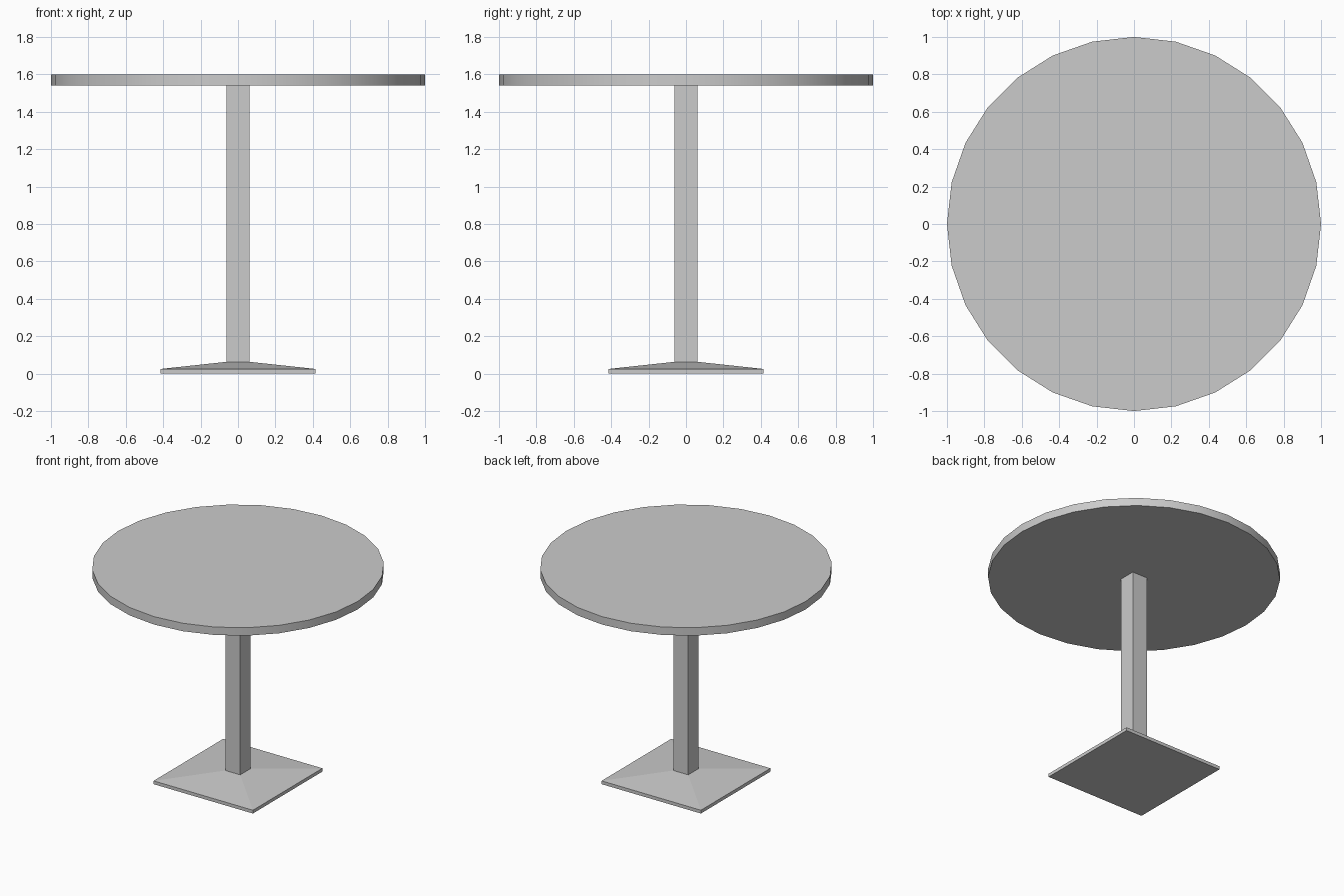
import bpy
import bmesh
import math

cube = bpy.data.objects.get("Cube")
if cube:
    bpy.data.objects.remove(cube, do_unlink=True)

GREY = (0.6, 0.6, 0.6, 1)
grey = bpy.data.materials.new("plain_grey")
grey.use_nodes = True
grey.diffuse_color = GREY
grey.node_tree.nodes["Principled BSDF"].inputs["Base Color"].default_value = GREY

TOP_Z, TOP_THICK = 1.60, 0.06
POST_HALF = 0.062
BASE_HALF, BASE_EDGE, BASE_PEAK = 0.415, 0.025, 0.063


def finish(obj, name):
    obj.name = obj.data.name = name
    obj.data.materials.append(grey)
    return obj


# Round table top with a softly shaded rim
bpy.ops.mesh.primitive_cylinder_add(
    vertices=28, radius=1, depth=TOP_THICK, location=(0, 0, TOP_Z - TOP_THICK / 2))
finish(bpy.context.object, "table_top")
bpy.ops.object.shade_smooth_by_angle(angle=math.radians(30))

# Square post between the base and the top
height = TOP_Z - TOP_THICK - BASE_PEAK
bpy.ops.mesh.primitive_cube_add(size=1, location=(0, 0, BASE_PEAK + height / 2))
post = finish(bpy.context.object, "post")
post.scale = (2 * POST_HALF, 2 * POST_HALF, height)
bpy.ops.object.transform_apply(location=False, rotation=False, scale=True)

# Square foot plate: thin edge, then a shallow slope up to the post
bm = bmesh.new()
rings = []
for half, z in ((BASE_HALF, 0), (BASE_HALF, BASE_EDGE), (POST_HALF, BASE_PEAK)):
    rings.append([bm.verts.new((sx * half, sy * half, z))
                  for sx, sy in ((-1, -1), (1, -1), (1, 1), (-1, 1))])
bm.faces.new(reversed(rings[0]))
bm.faces.new(rings[-1])
for low, high in zip(rings, rings[1:]):
    for i in range(4):
        j = (i + 1) % 4
        bm.faces.new((low[i], low[j], high[j], high[i]))
mesh = bpy.data.meshes.new("base_plate")
bm.to_mesh(mesh)
bm.free()
base = bpy.data.objects.new("base_plate", mesh)
bpy.context.collection.objects.link(base)
finish(base, "base_plate")
